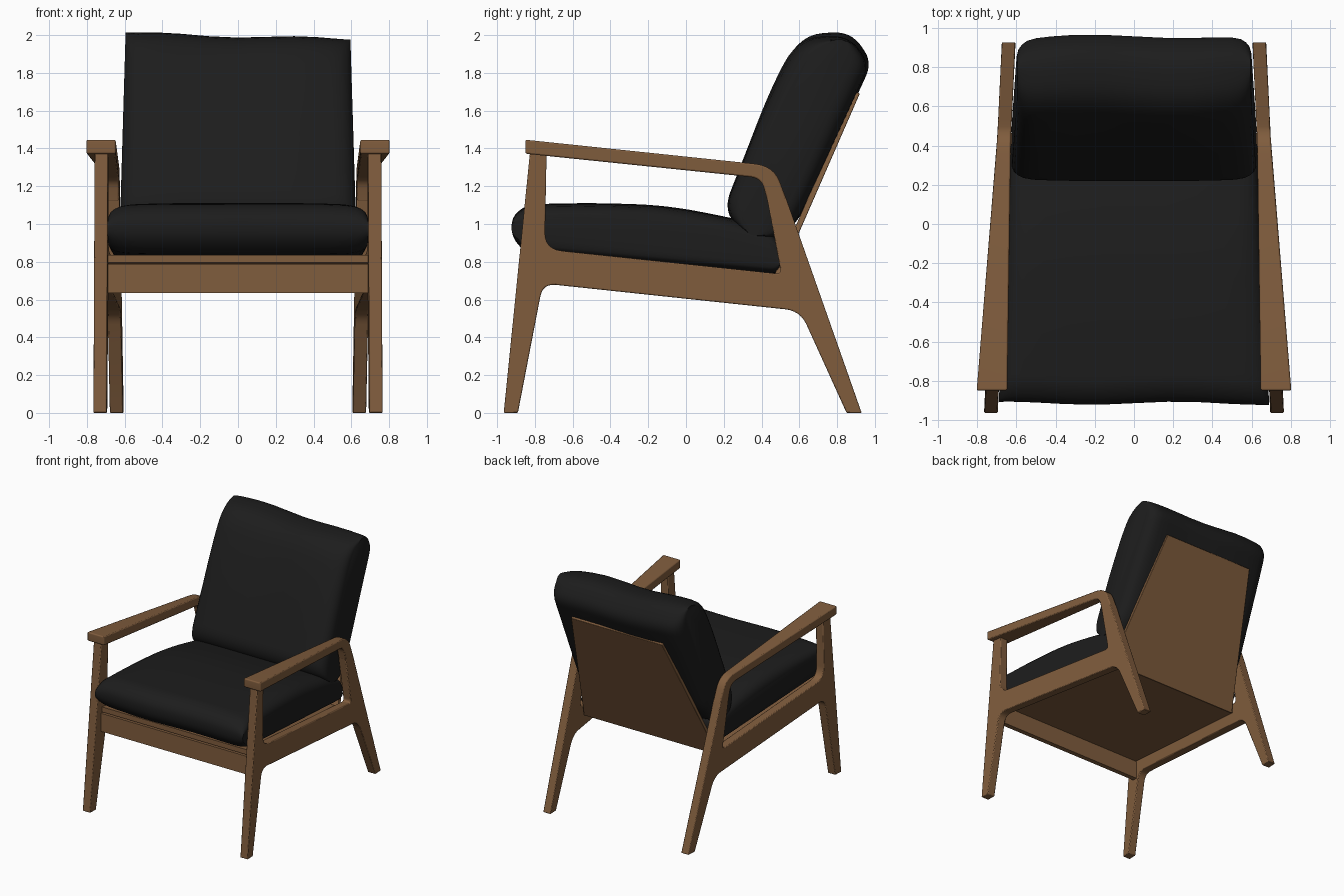
import bpy, bmesh, math
from mathutils import Vector

if "Cube" in bpy.data.objects:
    bpy.data.objects.remove(bpy.data.objects["Cube"])


def material(name, colour):
    m = bpy.data.materials.new(name)
    m.diffuse_color = (*colour, 1)
    m.use_nodes = True
    m.node_tree.nodes["Principled BSDF"].inputs["Base Color"].default_value = m.diffuse_color
    return m


WOOD = material("walnut brown", (0.217, 0.109, 0.047))
CLOTH = material("charcoal cloth", (0.012, 0.012, 0.012))


def rounded(points, steps=6):
    """Profile of (y, z, corner size) with each corner softened by a curve."""
    out = []
    n = len(points)
    for i, (y, z, r) in enumerate(points):
        p = Vector((y, z))
        if r == 0:
            out.append(p)
            continue
        a = Vector(points[i - 1][:2]) - p
        b = Vector(points[(i + 1) % n][:2]) - p
        a = p + a.normalized() * min(r, a.length * 0.46)
        b = p + b.normalized() * min(r, b.length * 0.46)
        for k in range(steps + 1):
            t = k / steps
            out.append(a * (1 - t) ** 2 + p * 2 * t * (1 - t) + b * t * t)
    return out


def skin(name, rings, mat, bevel=0.0, mirror=False, angle=35):
    """Join a row of rings into a closed solid."""
    bm = bmesh.new()
    loops = [[bm.verts.new(c) for c in ring] for ring in rings]
    n = len(loops[0])
    for a, b in zip(loops, loops[1:]):
        for i in range(n):
            j = (i + 1) % n
            bm.faces.new((a[i], a[j], b[j], b[i]))
    bm.faces.new(loops[0])
    bm.faces.new(loops[-1])
    bmesh.ops.recalc_face_normals(bm, faces=bm.faces)
    me = bpy.data.meshes.new(name)
    bm.to_mesh(me)
    bm.free()
    me.materials.append(mat)
    ob = bpy.data.objects.new(name, me)
    bpy.context.collection.objects.link(ob)
    bpy.ops.object.select_all(action='DESELECT')
    ob.select_set(True)
    bpy.context.view_layer.objects.active = ob
    bpy.ops.object.shade_smooth_by_angle(angle=math.radians(angle))
    if mirror:
        ob.modifiers.new("mirror", 'MIRROR').use_clip = False
    if bevel:
        m = ob.modifiers.new("bevel", 'BEVEL')
        m.width = bevel
        m.segments = 2
        m.limit_method = 'ANGLE'
        m.angle_limit = math.radians(40)
    return ob


def prism(name, profile, low, high, **kw):
    """Side profile stretched between two x positions that depend on y, z."""
    pts = rounded(profile)
    return skin(name, [[(f(y, z), y, z) for y, z in pts] for f in (low, high)], WOOD, **kw)


def centre(y):
    # the side frames converge towards the back
    return 0.73 - 0.048 * (y + 0.95)


def arm_half(y):
    return 0.035 + 0.043 * max(0, (0.42 - y) / 1.27)


# side frames: front leg, side rail and back leg in one outline
frame = [(-0.965, 0, 0), (-0.825, 1.39, 0), (-0.738, 1.385, 0), (-0.748, 0.867, 0.09),
         (0.505, 0.735, 0.03), (0.428, 1.14, 0), (0.529, 1.14, 0), (0.93, 0, 0),
         (0.85, 0, 0), (0.605, 0.54, 0.08), (-0.758, 0.685, 0.07), (-0.89, 0, 0)]
prism("side_frame", frame, lambda y, z: centre(y) - 0.035,
      lambda y, z: centre(y) + 0.035, mirror=True, bevel=0.006)

# armrests: widen to the front, bend down into the back legs
arm = [(-0.85, 1.446, 0.012), (0.465, 1.308, 0.1), (0.536, 1.12, 0), (0.431, 1.12, 0),
       (0.4, 1.243, 0.06), (-0.85, 1.372, 0.012)]
prism("armrest", arm, lambda y, z: centre(y) - arm_half(y),
      lambda y, z: centre(y) + arm_half(y), mirror=True, bevel=0.01)

# front apron, seat board and tapering back board
inner = lambda y, z: centre(y) - 0.03
apron = [(-0.83, 0.635, 0), (-0.83, 0.787, 0), (-0.79, 0.787, 0), (-0.79, 0.635, 0)]
prism("front_apron", apron, lambda y, z: -inner(y, z), inner)
seat_board = [(-0.82, 0.795, 0), (-0.82, 0.837, 0), (0.465, 0.70, 0), (0.465, 0.655, 0)]
prism("seat_board", seat_board, lambda y, z: -inner(y, z), inner)
back_board = [(0.92, 1.69, 0), (0.892, 1.703, 0), (0.437, 0.66, 0), (0.465, 0.648, 0)]
back_half = lambda y, z: 0.62 - 0.2 * (z - 0.65) / 1.05
prism("back_board", back_board, lambda y, z: -back_half(y, z), back_half, bevel=0.004)


def cushion(name, profile, start, end, edge, half, wobble):
    """Side profile carried across x, thinning towards both side seams."""
    pts = rounded(profile)
    start = Vector(start)
    axis = (Vector(end) - start).normalized()
    side = [(1, edge), (0.985, edge + (1 - edge) * 0.35), (0.955, edge + (1 - edge) * 0.6),
            (0.91, edge + (1 - edge) * 0.8), (0.83, edge + (1 - edge) * 0.92),
            (0.7, 0.985), (0.5, 1), (0.25, 1)]
    stations = [(-u, s) for u, s in side] + [(0, 1)] + side[::-1]
    rings = []
    for u, s in stations:
        ring = []
        for p in pts:
            mid = start + axis * (p - start).dot(axis)
            y, z = mid + (p - mid) * s
            dy, dz = wobble(u, y, z)
            ring.append((u * half(y, z), y + dy, z + dz))
        rings.append(ring)
    skin(name, rings, CLOTH, angle=50)


# seat cushion
seat = [(-0.915, 0.93, 0.05), (-0.915, 1.04, 0.05), (-0.83, 1.105, 0.06), (-0.5, 1.112, 0.15),
        (-0.1, 1.10, 0.2), (0.3, 1.02, 0.1), (0.49, 0.94, 0.06), (0.50, 0.73, 0.06),
        (-0.84, 0.845, 0.06)]
cushion("seat_cushion", seat, (-0.9, 0.96), (0.5, 0.82), 0.58,
        lambda y, z: centre(y) - 0.038,
        lambda u, y, z: (0.008 * math.sin(u * 5) if y < -0.8 else 0, 0))

# back cushion, slightly uneven along its top
back = [(0.215, 1.12, 0.06), (0.44, 1.69, 0.25), (0.60, 1.985, 0.16), (0.87, 2.0, 0.1),
        (0.975, 1.85, 0.07), (0.91, 1.70, 0.08), (0.61, 1.04, 0.1), (0.5, 0.92, 0.06),
        (0.33, 0.94, 0.06), (0.23, 1.03, 0.05)]


def back_wobble(u, y, z):
    t = max(0, (z - 1.4) / 0.6)
    return -0.012 * t * math.sin(u * 4), t * (-0.016 * u + 0.008 * math.cos(u * 5 - 2.8))


cushion("back_cushion", back, (0.40, 1.05), (0.75, 1.93), 0.56,
        lambda y, z: 0.625 - 0.03 * max(0, (z - 1.0)), back_wobble)
